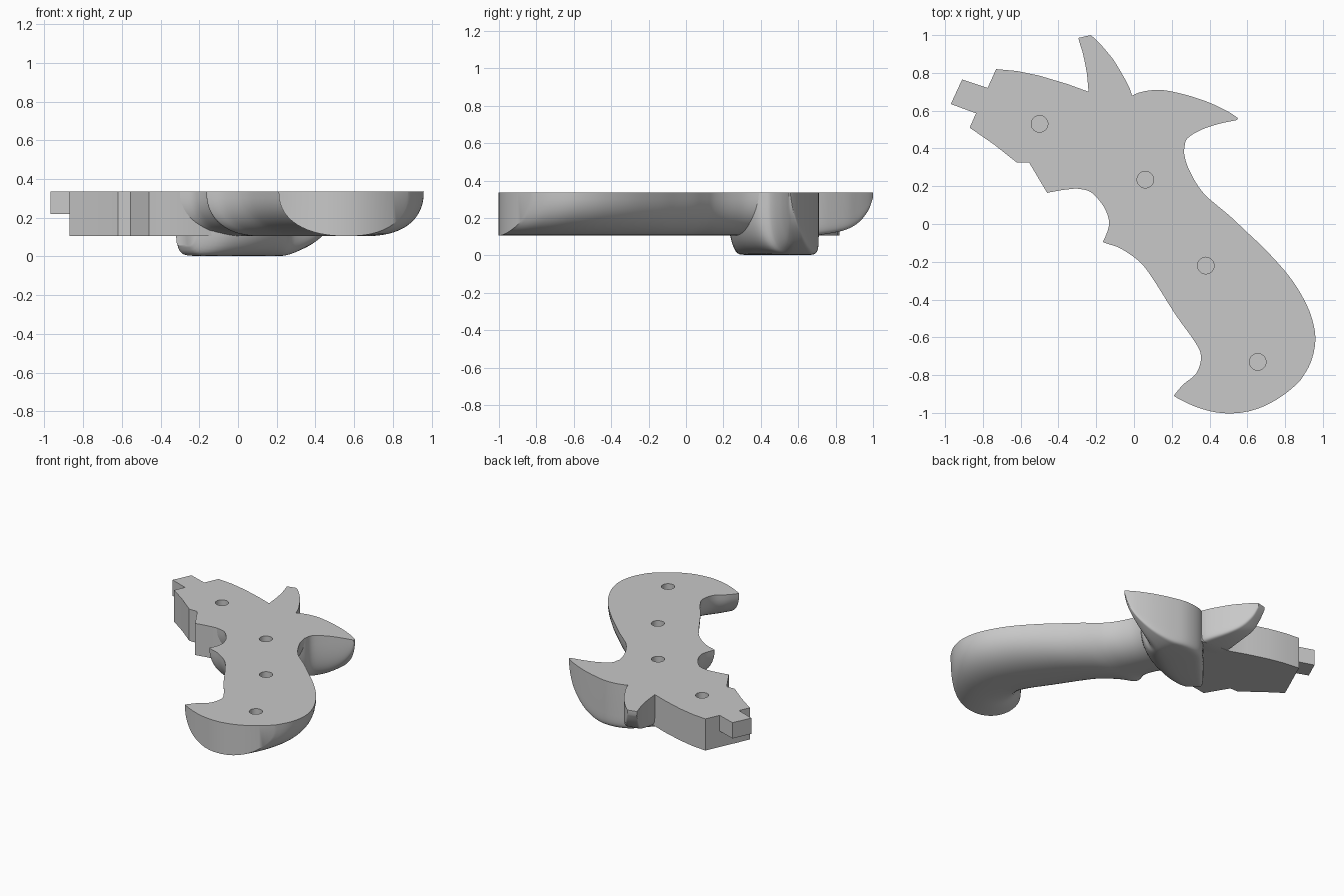
import bpy
import bmesh
from math import cos, sin, pi
from mathutils import Vector

TOP = 0.335
FLOOR = 0.105

cube = bpy.data.objects.get("Cube")
if cube:
    bpy.data.objects.remove(cube, do_unlink=True)

grey = bpy.data.materials.new("plain_grey")
grey.use_nodes = True
colour = (0.58, 0.58, 0.58, 1)
grey.diffuse_color = colour
for node in grey.node_tree.nodes:
    if node.type == 'BSDF_PRINCIPLED':
        node.inputs["Base Color"].default_value = colour


def finish(name, bm):
    """Turn a bmesh into a named, coloured object."""
    bmesh.ops.recalc_face_normals(bm, faces=bm.faces)
    mesh = bpy.data.meshes.new(name)
    bm.to_mesh(mesh)
    bm.free()
    mesh.materials.append(grey)
    obj = bpy.data.objects.new(name, mesh)
    bpy.context.collection.objects.link(obj)
    return obj


def spline(rows, steps):
    """Catmull-Rom interpolation through rows of numbers."""
    rows = [Vector(r) for r in rows]
    result = []
    for i in range(len(rows) - 1):
        a, b, c = rows[max(i - 1, 0)], rows[i], rows[i + 1]
        d = rows[min(i + 2, len(rows) - 1)]
        for k in range(steps):
            t = k / steps
            result.append(0.5 * (2 * b + (c - a) * t
                                 + (2 * a - 5 * b + 4 * c - d) * t ** 2
                                 + (3 * b - a - 3 * c + d) * t ** 3))
    return result + [rows[-1]]


def loft(name, stations, powers, steps=4, segments=24, sag=(0, 0)):
    """Flat-topped hull; station = left xy, right xy, depth, sag amount.
    The two powers set how square the left and right halves are."""
    bm = bmesh.new()
    tops, bottoms = [], []
    for lx, ly, rx, ry, depth, bend in spline(stations, steps):
        left, right = Vector((lx, ly)), Vector((rx, ry))
        control = (left + right) / 2 + Vector(sag) * bend
        top, bottom = [], []
        for k in range(segments + 1):
            c, s = cos(pi * k / segments), sin(pi * k / segments)
            power = powers[0] if c > 0 else powers[1]
            u = 0.5 - 0.5 * abs(c) ** (2 / power) * (1 if c > 0 else -1)
            p = left * (1 - u) ** 2 + control * 2 * u * (1 - u) + right * u * u
            top.append(bm.verts.new((p.x, p.y, TOP)))
            if k in (0, segments):
                bottom.append(top[-1])
            else:
                z = TOP - depth * abs(s) ** (2 / power)
                bottom.append(bm.verts.new((p.x, p.y, z)))
        tops.append(top)
        bottoms.append(bottom)
    # Flat top and rounded underside
    for grid in (tops, bottoms):
        for a, b in zip(grid, grid[1:]):
            for k in range(segments):
                bm.faces.new((a[k], a[k + 1], b[k + 1], b[k]))
    # Upright end walls
    for e in (0, -1):
        t, b = tops[e], bottoms[e]
        for k in range(segments):
            ring = list(dict.fromkeys((t[k], t[k + 1], b[k + 1], b[k])))
            bm.faces.new(ring)
    return finish(name, bm)


def prism(name, outline, low, high):
    """Upright block from a plan outline."""
    bm = bmesh.new()
    base = bm.faces.new([bm.verts.new((x, y, low)) for x, y in outline])
    extruded = bmesh.ops.extrude_face_region(bm, geom=[base])
    for v in extruded["geom"]:
        if isinstance(v, bmesh.types.BMVert):
            v.co.z = high
    return finish(name, bm)


# Curved handle with a rounded back and an upright end wall at the butt
depth = TOP - FLOOR
handle = loft("handle", [(*row[:4], depth, row[4]) for row in (
    (-0.3, 0.187, 0.27, 0.47, 0),
    (-0.23, 0.17, 0.262, 0.41, 0),
    (-0.165, 0.1, 0.275, 0.33, 0),
    (-0.135, 0.03, 0.305, 0.26, 0),
    (-0.135, -0.02, 0.34, 0.2, 0),
    (-0.155, -0.075, 0.38, 0.15, 0),
    (-0.163, -0.095, 0.42, 0.115, 0),
    (-0.14, -0.105, 0.45, 0.09, 0),
    (-0.07, -0.13, 0.51, 0.04, 0),
    (0.03, -0.2, 0.6, -0.045, 0),
    (0.1, -0.29, 0.7, -0.14, 0),
    (0.22, -0.48, 0.82, -0.275, 0),
    (0.32, -0.62, 0.9, -0.4, 0.1),
    (0.355, -0.7, 0.945, -0.51, 0.3),
    (0.33, -0.79, 0.96, -0.62, 0.6),
    (0.26, -0.85, 0.935, -0.735, 0.85),
    (0.21, -0.91, 0.88, -0.83, 1),
)], powers=(2.3, 2.3), segments=28, sag=(0.03, -0.26))

# Blocky frame leading to the muzzle
frame = prism("frame", [
    (-0.73, 0.82), (-0.62, 0.81), (-0.5, 0.785), (-0.35, 0.74), (-0.24, 0.7),
    (-0.01, 0.68), (0.1, 0.6), (0.24, 0.45), (0.1, 0.34), (-0.1, 0.25),
    (-0.29, 0.19), (-0.38, 0.18), (-0.46, 0.165),
    (-0.555, 0.325), (-0.62, 0.325), (-0.74, 0.42), (-0.87, 0.51),
    (-0.835, 0.59), (-0.775, 0.72),
], FLOOR, TOP)

# Short tab at the muzzle
muzzle_tab = prism("muzzle_tab", [
    (-0.91, 0.765), (-0.97, 0.635), (-0.82, 0.58), (-0.76, 0.715),
], 0.22, TOP)

# Rear wing, crisp outside, that turns into a ridge crossing the underside
rear_wing = loft("rear_wing", [
    (0.55, 0.56, 0.545, 0.55, 0.02, 0),
    (0.53, 0.575, 0.52, 0.545, 0.1, 0),
    (0.48, 0.605, 0.45, 0.53, 0.19, 0),
    (0.38, 0.65, 0.36, 0.5, 0.275, 0),
    (0.25, 0.69, 0.28, 0.45, 0.325, 0),
    (0.12, 0.71, 0.26, 0.38, 0.333, 0),
    (-0.01, 0.68, 0.2, 0.31, 0.333, 0),
    (-0.11, 0.58, 0.1, 0.25, 0.333, 0),
    (-0.23, 0.44, -0.03, 0.22, 0.333, 0),
    (-0.3, 0.35, -0.14, 0.23, 0.325, 0),
    (-0.32, 0.31, -0.2, 0.24, 0.28, 0),
], powers=(12, 2.6))

# Upswept horn
horn = loft("horn", [
    (-0.295, 0.985, -0.23, 1, 0.03, 0),
    (-0.285, 0.95, -0.2, 0.975, 0.1, 0),
    (-0.27, 0.9, -0.15, 0.92, 0.165, 0),
    (-0.25, 0.8, -0.09, 0.84, 0.205, 0),
    (-0.24, 0.7, -0.01, 0.68, 0.23, 0),
    (-0.22, 0.6, -0.05, 0.6, 0.23, 0),
], powers=(9, 9))

# Blind peg holes in the flat face
bm = bmesh.new()
for x, y in ((-0.5, 0.53), (0.06, 0.235), (0.38, -0.22), (0.655, -0.73)):
    made = bmesh.ops.create_cone(bm, cap_ends=True, segments=32,
                                 radius1=0.044, radius2=0.044, depth=0.2)
    bmesh.ops.translate(bm, verts=made["verts"], vec=(x, y, TOP))
peg_cutter = finish("peg_cutter", bm)
peg_cutter.hide_render = True

for part in (handle, frame, rear_wing):
    cut = part.modifiers.new("peg_holes", 'BOOLEAN')
    cut.operation = 'DIFFERENCE'
    cut.solver = 'EXACT'
    cut.object = peg_cutter
    bpy.context.view_layer.objects.active = part
    bpy.ops.object.modifier_apply(modifier=cut.name)
bpy.data.objects.remove(peg_cutter, do_unlink=True)

# Smooth curved surfaces, keep edges crisp
for part in (handle, frame, muzzle_tab, rear_wing, horn):
    bpy.ops.object.select_all(action='DESELECT')
    part.select_set(True)
    bpy.context.view_layer.objects.active = part
    bpy.ops.object.shade_smooth_by_angle(angle=pi / 6)
